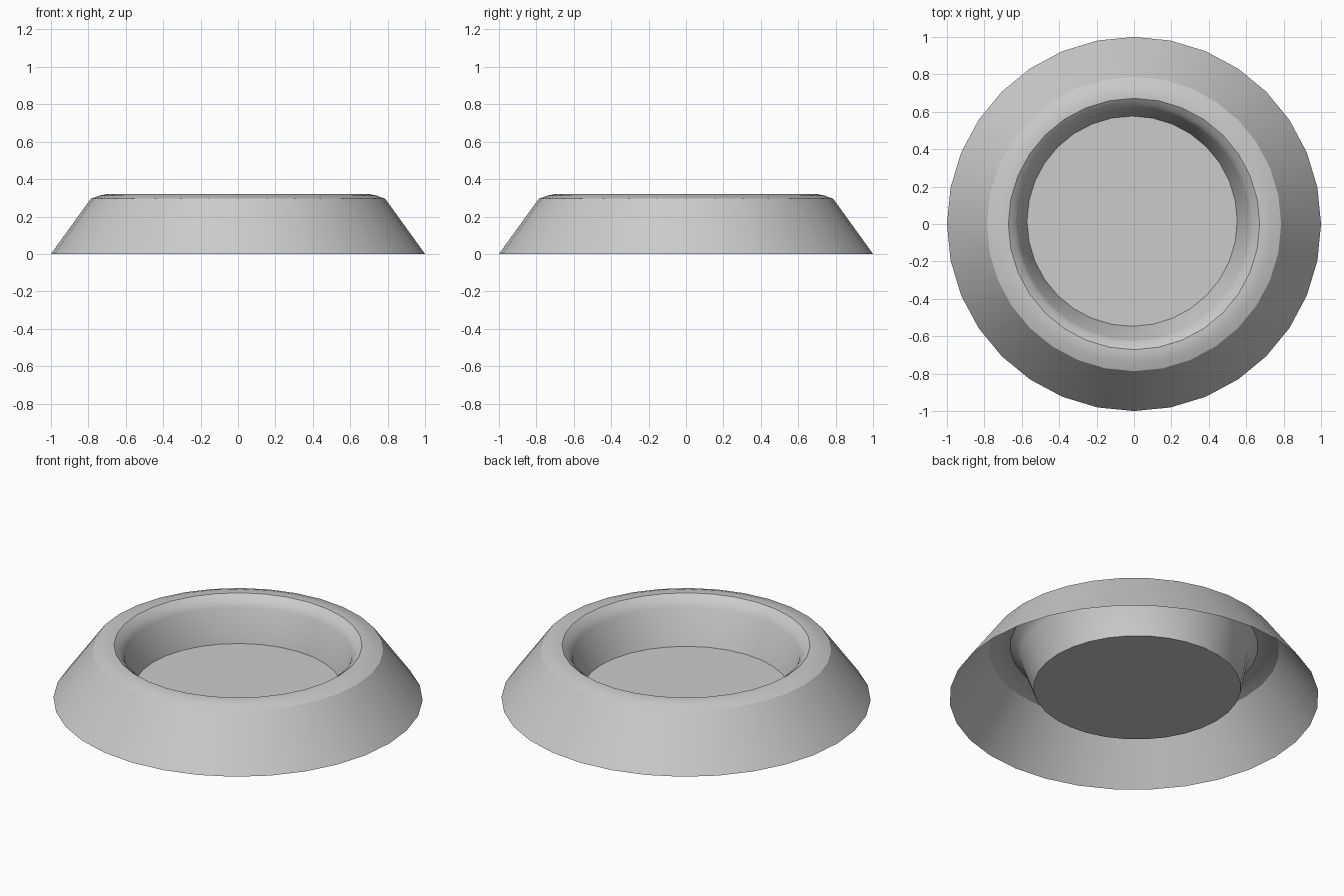
import bpy, bmesh
from math import cos, sin, tau

if "Cube" in bpy.data.objects:
    bpy.data.objects.remove(bpy.data.objects["Cube"])

SIDES = 32


def lathe(name, profile, cap=False):
    """Revolve (radius, z, x shift, y shift) points; optionally close the last ring with a fan."""
    bm = bmesh.new()
    rings = [[bm.verts.new((dx + r * cos(tau * i / SIDES), dy + r * sin(tau * i / SIDES), z))
              for i in range(SIDES)] for r, z, dx, dy in profile]
    for a, b in zip(rings, rings[1:]):
        for i in range(SIDES):
            j = (i + 1) % SIDES
            bm.faces.new((a[i], a[j], b[j], b[i]))
    if cap:
        _, z, dx, dy = profile[-1]
        centre = bm.verts.new((dx, dy, z))
        for i in range(SIDES):
            bm.faces.new((rings[-1][i], rings[-1][(i + 1) % SIDES], centre))
    mesh = bpy.data.meshes.new(name)
    bm.to_mesh(mesh)
    bm.free()
    obj = bpy.data.objects.new(name, mesh)
    bpy.context.collection.objects.link(obj)
    bpy.ops.object.select_all(action='DESELECT')
    obj.select_set(True)
    bpy.context.view_layer.objects.active = obj
    bpy.ops.object.shade_smooth_by_angle()
    return obj


# Open-bottomed sloping skirt with a softly rounded top rim
lathe("outer_skirt", [(1.0, 0, 0, 0), (0.787, 0.295, 0, 0), (0.74, 0.312, 0, 0),
                      (0.70, 0.32, 0, 0), (0.672, 0.32, 0, 0)])

# Recessed dish, its floor set slightly off centre
lathe("inner_dish", [(0.672, 0.32, 0, 0), (0.637, 0.293, 0, 0), (0.618, 0.26, 0, 0),
                     (0.562, 0.06, -0.01, 0.015)], cap=True)
